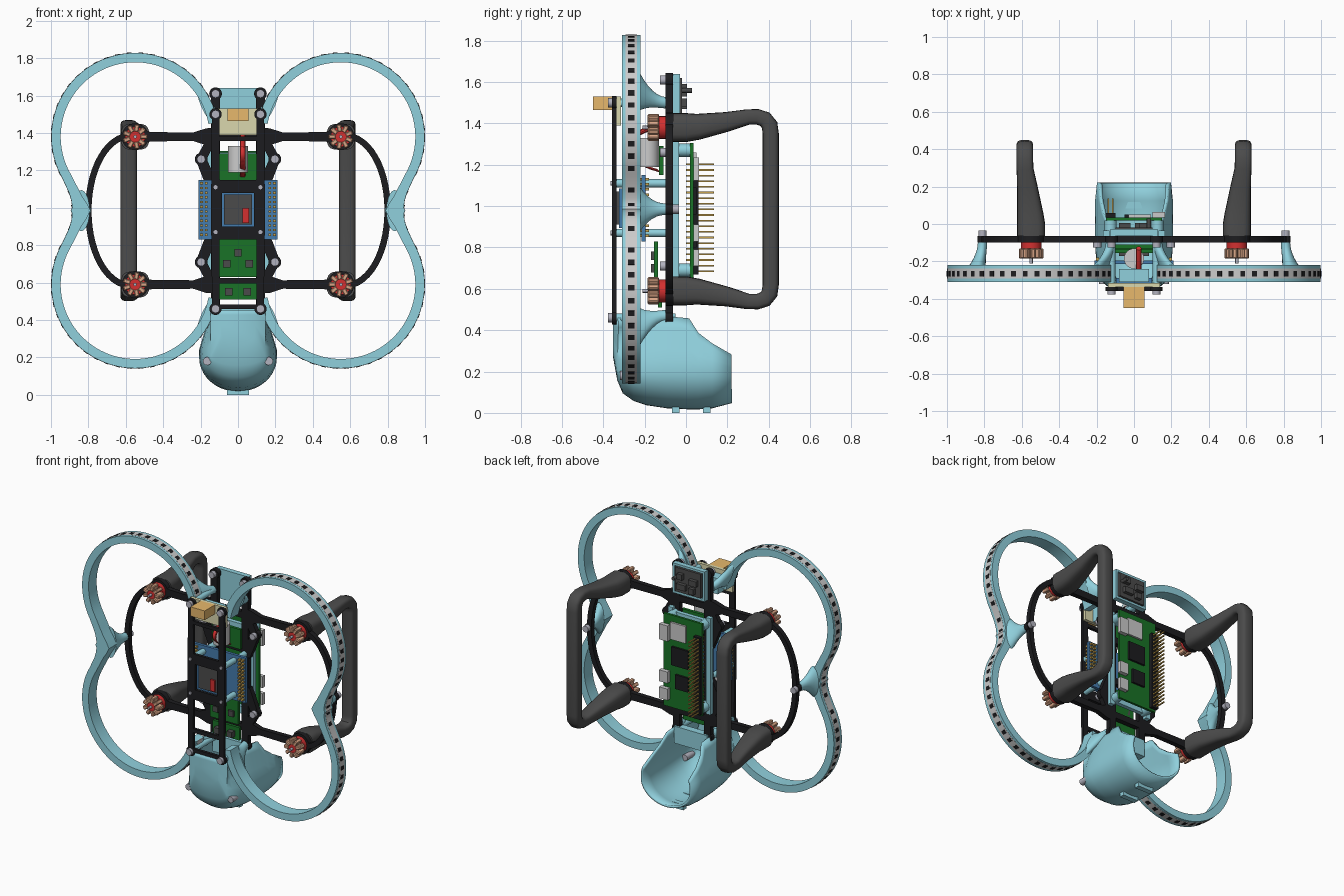
import bpy, bmesh, math
from math import sin, cos, pi, radians
from mathutils import Vector, Matrix

if "Cube" in bpy.data.objects:
    bpy.data.objects.remove(bpy.data.objects["Cube"])

ZM = 0.985  # height of the top/bottom symmetry plane of the rotors

def mat(name, r, g, b):
    m = bpy.data.materials.new(name)
    m.diffuse_color = (r, g, b, 1)
    m.use_nodes = True
    m.node_tree.nodes["Principled BSDF"].inputs["Base Color"].default_value = m.diffuse_color
    return m

CYAN, BLACK = mat("cyan", .28, .63, .72), mat("black", .012, .012, .014)
GREY, STEEL = mat("dark_grey", .07, .07, .07), mat("steel", .45, .45, .52)
RED, COPPER = mat("red", .65, .03, .03), mat("copper", .7, .38, .24)
GREEN, BLUE = mat("green", .01, .17, .02), mat("blue", .06, .2, .42)
GOLD, AMBER = mat("gold", .6, .38, .08), mat("amber", .8, .48, .15)
SILVER = mat("silver", .6, .6, .6)

def emit(name, bm, m, mirror_x=False, mirror_z=False, smooth=True, solid=0):
    if mirror_z:
        geo = bmesh.ops.duplicate(bm, geom=bm.verts[:] + bm.edges[:] + bm.faces[:])["geom"]
        for v in geo:
            if isinstance(v, bmesh.types.BMVert):
                v.co.z = 2 * ZM - v.co.z
    bmesh.ops.recalc_face_normals(bm, faces=bm.faces[:])
    me = bpy.data.meshes.new(name)
    bm.to_mesh(me)
    bm.free()
    ob = bpy.data.objects.new(name, me)
    bpy.context.collection.objects.link(ob)
    me.materials.append(m)
    if solid:
        mod = ob.modifiers.new("wall", 'SOLIDIFY')
        mod.thickness, mod.offset = solid, 0
    if mirror_x:
        ob.modifiers.new("mirror", 'MIRROR').use_mirror_merge = False
    if smooth:
        bpy.ops.object.select_all(action='DESELECT')
        ob.select_set(True)
        bpy.context.view_layer.objects.active = ob
        bpy.ops.object.shade_smooth_by_angle(angle=radians(35))
    return ob

def box(bm, x0, x1, y0, y1, z0, z1, rot=0):
    c = Vector(((x0 + x1) / 2, (y0 + y1) / 2, (z0 + z1) / 2))
    M = Matrix.Translation(c) @ Matrix.Rotation(rot, 4, 'Y') @ Matrix.Diagonal((x1 - x0, y1 - y0, z1 - z0, 1))
    bmesh.ops.create_cube(bm, size=1, matrix=M)

def cyl(bm, x, z, y0, y1, r, r2=None, n=20):
    M = Matrix.Translation((x, (y0 + y1) / 2, z)) @ Matrix.Rotation(-pi / 2, 4, 'X')
    bmesh.ops.create_cone(bm, cap_ends=True, segments=n, radius1=r, radius2=r if r2 is None else r2,
                          depth=y1 - y0, matrix=M)

def loft(bm, rings, caps=(True, True), closed=True):
    vs = [[bm.verts.new(p) for p in r] for r in rings]
    n = len(vs[0])
    for a, b in zip(vs, vs[1:]):
        for i in range(n if closed else n - 1):
            bm.faces.new((a[i], a[(i + 1) % n], b[(i + 1) % n], b[i]))
    if caps[0]: bm.faces.new(vs[0])
    if caps[1]: bm.faces.new(vs[-1])

def strip(bm, pts, y0, y1, shift=0, width=None):
    """Flat bar following (x, z, width) points, between two depths."""
    rings = []
    for i, (x, z, w) in enumerate(pts):
        a, b = pts[max(i - 1, 0)], pts[min(i + 1, len(pts) - 1)]
        t = Vector((b[0] - a[0], b[1] - a[1])).normalized()
        nx, nz = t.y, -t.x
        o = w / 2 + shift if width else w / 2
        i_ = o - width if width else -w / 2
        rings.append([(x + nx * o, y0, z + nz * o), (x + nx * o, y1, z + nz * o),
                      (x + nx * i_, y1, z + nz * i_), (x + nx * i_, y0, z + nz * i_)])
    loft(bm, rings)

def rounded(cx, cy, cz, u, v, a, b, n=20, e=.6):
    """Superellipse section spanned by directions u and v."""
    out = []
    for k in range(n):
        t = 2 * pi * k / n
        p = math.copysign(abs(cos(t)) ** e, cos(t)) * a
        q = math.copysign(abs(sin(t)) ** e, sin(t)) * b
        out.append(Vector((cx, cy, cz)) + Vector(u) * p + Vector(v) * q)
    return out

# Propeller guard: arc, fairing, waist, then the same below
half = [(-.55 + .423 * cos(radians(a)), 1.38 + .423 * sin(radians(a)), .05) for a in range(10, 213, 4)]
half += [(-.878, 1.09, .054), (-.862, 1.05, .062), (-.848, 1.015, .08)]
guard = half + [(-.841, ZM, .105)] + [(x, 2 * ZM - z, w) for x, z, w in reversed(half)]
bm = bmesh.new(); strip(bm, guard, -.31, -.22); emit("propeller_guard", bm, CYAN, True)
bm = bmesh.new(); strip(bm, guard, -.292, -.238, .001, .004); emit("led_tape", bm, SILVER, True)
bm = bmesh.new()
for i in range(3, len(guard) - 3, 2):
    x, z, w = guard[i]
    t = Vector((guard[i + 1][0] - guard[i - 1][0], guard[i + 1][1] - guard[i - 1][1])).normalized()
    x, z = x + t.y * w / 2, z - t.x * w / 2
    box(bm, x - .013, x + .013, -.28, -.25, z - .003, z + .003, math.atan2(-t.y, t.x))
emit("leds", bm, BLACK, True, smooth=False)

# Flared pylons that tie the guard to the frame
bm = bmesh.new()
for cx, cz, ex, ez, tx, tz, lean in ((-.838, ZM, .045, .11, -.81, ZM, 0), (-.175, 1.555, .025, .10, -.125, 1.5, .4),
                                     (-.175, 2 * ZM - 1.555, .025, .10, -.125, .47, -.4)):
    u, v = (cos(lean), 0, sin(lean)), (-sin(lean), 0, cos(lean))
    rings = []
    for k in range(7):
        f = k / 6
        g = (1 - f) ** 2.2
        h = 1 - (1 - f) ** 1.6
        rings.append(rounded(cx + (tx - cx) * h, -.225 + .125 * f, cz + (tz - cz) * h, u, v,
                             .025 + (ex - .025) * g, .028 + (ez - .028) * g, e=1))
    loft(bm, rings)
emit("guard_pylons", bm, CYAN, True)

# Main frame plate: rails, arms, motor pads and curved braces
bm = bmesh.new()
Y0, Y1 = -.098, -.064
strip(bm, [(-.12, .46, .05), (-.12, 1.62, .05)], Y0, Y1)
strip(bm, [(-.12, 1.42, .05), (-.16, 1.33, .05), (-.197, 1.26, .06), (-.16, 1.17, .06), (-.13, 1.1, .06)], Y0, Y1)
strip(bm, [(-.12, .55, .05), (-.16, .64, .05), (-.197, .71, .06), (-.16, .8, .06), (-.13, .87, .06)], Y0, Y1)
for z in (1.38, .59):
    strip(bm, [(-.55, z, .075), (-.46, z, .05), (-.24, z, .045), (-.17, z, .09), (-.1, z, .1)], Y0, Y1)
    cyl(bm, -.55, z, Y0, Y1, .072, n=28)
arc = [(-.55 - .25 * cos(t) ** .9, ZM + .395 * sin(t) / sin(1.35), .034)
       for t in [-1.35 + 2.7 * k / 24 for k in range(25)]]
strip(bm, arc, Y0, Y1)
for x, z in ((-.12, 1.61), (-.197, 1.26), (-.197, .71), (-.12, .46)):
    cyl(bm, x, z, Y0, Y1, .034)
cyl(bm, -.81, ZM, Y0, Y1, .027)
for z in (1.38, 1.14, .84, .59):
    box(bm, -.12, 0, Y0, Y1, z - .022, z + .022)
emit("main_frame", bm, BLACK, True)

# Front ladder plate with a square window
bm = bmesh.new()
F0, F1 = -.357, -.337
strip(bm, [(-.12, .46, .04), (-.12, .6, .04), (-.12, .84, .045), (-.115, .9, .06), (-.115, 1.08, .06),
           (-.12, 1.14, .045), (-.12, 1.5, .04)], F0, F1)
for z, h in ((1.37, .012), (1.115, .035), (.865, .035), (.61, .014), (.47, .012)):
    box(bm, -.12, 0, F0, F1, z - h, z + h)
for z in (1.5, .46):
    cyl(bm, -.12, z, F0, F1, .033)
emit("front_plate", bm, BLACK, True)

# Standoffs between plates, and screws
bm = bmesh.new()
for z in (1.5, 1.11, .87, .46):
    cyl(bm, -.12, z, F1, Y0, .02)
emit("standoffs", bm, CYAN, True)
bm = bmesh.new()
for x, z, y0, y1 in ((-.12, 1.5, -.378, F0), (-.12, .46, -.378, F0), (-.12, 1.61, -.125, Y0),
                     (-.197, 1.26, -.125, Y0), (-.197, .71, -.125, Y0), (-.81, ZM, Y1, -.035),
                     (-.165, .18, -.32, -.22), (-.12, 1.11, -.365, F0), (-.12, .87, -.365, F0)):
    cyl(bm, x, z, y0, y1, .022 if y0 != -.365 else .011)
emit("screws", bm, STEEL, True)

# Motors: red hub, nine copper windings, shaft
bm = bmesh.new(); cyl(bm, -.55, 1.38, -.13, Y0, .055); cyl(bm, -.55, 1.38, -.183, -.13, .03)
emit("motor_hubs", bm, RED, True, True)
bm = bmesh.new()
for k in range(9):
    a = 2 * pi * k / 9
    x, z = -.55 + .046 * cos(a), 1.38 + .046 * sin(a)
    box(bm, x - .02, x + .02, -.185, -.13, z - .0125, z + .0125, -a)
bmesh.ops.bevel(bm, geom=bm.edges[:], offset=.005, segments=1, affect='EDGES')
emit("motor_windings", bm, COPPER, True, True)
bm = bmesh.new(); cyl(bm, -.55, 1.38, -.21, -.18, .009, n=12)
emit("motor_shafts", bm, STEEL, True, True)

# Rear handles swept in the side plane
top = [(-.55, -.064, 1.38, .15, .14), (-.55, 0, 1.38, .15, .14), (-.555, .06, 1.384, .14, .125),
       (-.57, .2, 1.408, .11, .095), (-.583, .3, 1.431, .09, .075), (-.584, .345, 1.432, .09, .075),
       (-.584, .382, 1.42, .09, .078), (-.584, .404, 1.392, .09, .08), (-.584, .41, 1.35, .09, .078)]
path = top + [(x, y, 2 * ZM - z, a, b) for x, y, z, a, b in reversed(top)]
rings = []
for i, (x, y, z, a, b) in enumerate(path):
    p, q = path[max(i - 1, 0)], path[min(i + 1, len(path) - 1)]
    t = Vector((0, q[1] - p[1], q[2] - p[2])).normalized()
    rings.append(rounded(x, y, z, (1, 0, 0), (0, -t.z, t.y), a / 2, b / 2))
bm = bmesh.new(); loft(bm, rings); emit("rear_handles", bm, GREY, True)

# Bottom scoop: U-shaped sections running front to back, open at the rear and top
secs = ((-.345, .09, .27, .455), (-.325, .14, .16, .462), (-.30, .165, .10, .466), (-.25, .185, .065, .468),
        (-.19, .195, .045, .468), (-.09, .2, .03, .465), (.015, .2, .025, .455), (.06, .2, .025, .385),
        (.125, .2, .03, .335), (.22, .19, .055, .28))
rings = []
for y, w, lo, hi in secs:
    mid = max(.2, lo + .05)
    taper = lambda z: w - max(0, z - .24) * (.3 if w > .15 else 0)
    side = [(taper(mid + (hi - mid) * k / 5), mid + (hi - mid) * k / 5) for k in range(5, 0, -1)]
    bowl = [(w * cos(a), mid - (mid - lo) * sin(a)) for a in [pi * k / 20 for k in range(21)]]
    rings.append([(x, y, z) for x, z in side + bowl + [(-x, z) for x, z in reversed(side)]])
bm = bmesh.new()
loft(bm, rings, (True, False), closed=False)
emit("bottom_scoop", bm, CYAN, solid=.016)
bm = bmesh.new()
for y in (-.05, .10):
    box(bm, -.06, .06, y - .018, y + .018, 0, .04)
box(bm, -.13, .13, -.1, -.05, .36, .48)
emit("scoop_tabs", bm, CYAN)

# Top tray, computer mounts and connector holder
bm = bmesh.new()
box(bm, -.125, .125, -.064, -.045, 1.43, 1.64)
for x0, x1, z0, z1 in ((-.125, -.11, 1.43, 1.64), (.11, .125, 1.43, 1.64), (-.11, .11, 1.43, 1.445), (-.11, .11, 1.625, 1.64)):
    box(bm, x0, x1, -.045, -.028, z0, z1)
box(bm, -.08, .08, -.31, -.24, 1.39, 1.5)
emit("top_tray", bm, CYAN)
bm = bmesh.new()
for z in (1.27, .69):
    cyl(bm, -.125, z, Y1, .02, .032)
    box(bm, -.14, 0, Y1, -.035, z - .025, z + .025)
box(bm, -.165, -.13, Y1, -.035, .64, 1.32)
emit("computer_mount", bm, CYAN, True)
bm = bmesh.new()
box(bm, -.1, .1, -.045, -.02, 1.45, 1.62)
for x, z, w in ((-.05, 1.55, .03), (.04, 1.5, .035), (.05, 1.57, .02), (-.04, 1.49, .02)):
    box(bm, x - w, x + w, -.02, .005, z - .02, z + .02)
cyl(bm, .08, 1.56, -.02, .03, .012)
emit("radio_module", bm, GREY, smooth=False)
bm = bmesh.new(); box(bm, -.055, .055, -.45, -.33, 1.465, 1.53); emit("power_connector", bm, AMBER)
bm = bmesh.new(); box(bm, -.14, .14, -.337, -.315, 1.39, 1.53); emit("connector_board", bm, mat("cream", .7, .68, .42))

# Rear computer board with components and pin header
bm = bmesh.new(); box(bm, -.15, .15, .02, .036, .655, 1.305); emit("computer_board", bm, GREEN)
bm = bmesh.new()
box(bm, -.03, .09, .036, .05, 1.14, 1.26)
for z, h in ((.75, .04), (.87, .04), (1.18, .055)):
    box(bm, .1, .165, .036, .064, z - h, z + h)
emit("computer_ports", bm, SILVER)
bm = bmesh.new()
box(bm, -.05, .08, .036, .05, .96, 1.09)
box(bm, -.05, .05, .036, .05, .8, .9)
box(bm, -.152, -.1, .036, .06, .67, 1.215)
emit("computer_chips", bm, BLACK)
bm = bmesh.new()
for k in range(20):
    for x in (-.139, -.113):
        z = .685 + k * .0272
        box(bm, x - .004, x + .004, 0, .135, z - .004, z + .004)
emit("header_pins", bm, GOLD, smooth=False)

# Blue flight board with pin rows, and the controller in the window
bm = bmesh.new()
box(bm, -.21, .21, -.215, -.195, .83, 1.15)
box(bm, -.095, .095, -.325, -.29, .895, 1.085)
emit("blue_boards", bm, BLUE)
bm = bmesh.new()
for k in range(12):
    for x in (-.195, -.17):
        box(bm, x - .007, x + .007, -.24, -.18, .85 + k * .025, .862 + k * .025)
emit("blue_board_pins", bm, GOLD, True, smooth=False)
bm = bmesh.new(); box(bm, -.075, .075, -.335, -.325, .91, 1.07); emit("controller_chip", bm, GREY)
bm = bmesh.new(); box(bm, .025, .06, -.345, -.335, .92, 1.0)
# Red power lead, bowed forward from the main plate
lead = [(.025, -.13 - .17 * sin(pi * k / 12) ** .8, 1.17 + .22 * k / 12) for k in range(13)]
loft(bm, [rounded(x, y, z, (1, 0, 0), (0, .7, -.7), .014, .014, 10, 1) for x, y, z in lead])
emit("red_lead_and_switch", bm, RED)

# Green speed-control boards and the capacitor
bm = bmesh.new()
box(bm, -.11, .11, -.155, -.135, .63, .83)
box(bm, -.105, .105, -.135, -.115, .51, .6)
box(bm, -.11, .11, -.13, -.11, 1.15, 1.29)
emit("green_boards", bm, GREEN)
bm = bmesh.new()
for x, z in ((-.06, .7), (.06, .7), (0, .76), (-.05, .55), (.05, .55)):
    box(bm, x - .02, x + .02, -.17, -.135, z - .02, z + .02)
emit("green_board_chips", bm, GREY)
bm = bmesh.new()
bmesh.ops.create_cone(bm, cap_ends=True, segments=24, radius1=.054, radius2=.054, depth=.14,
                      matrix=Matrix.Translation((0, -.185, 1.26)))
emit("capacitor", bm, SILVER)
